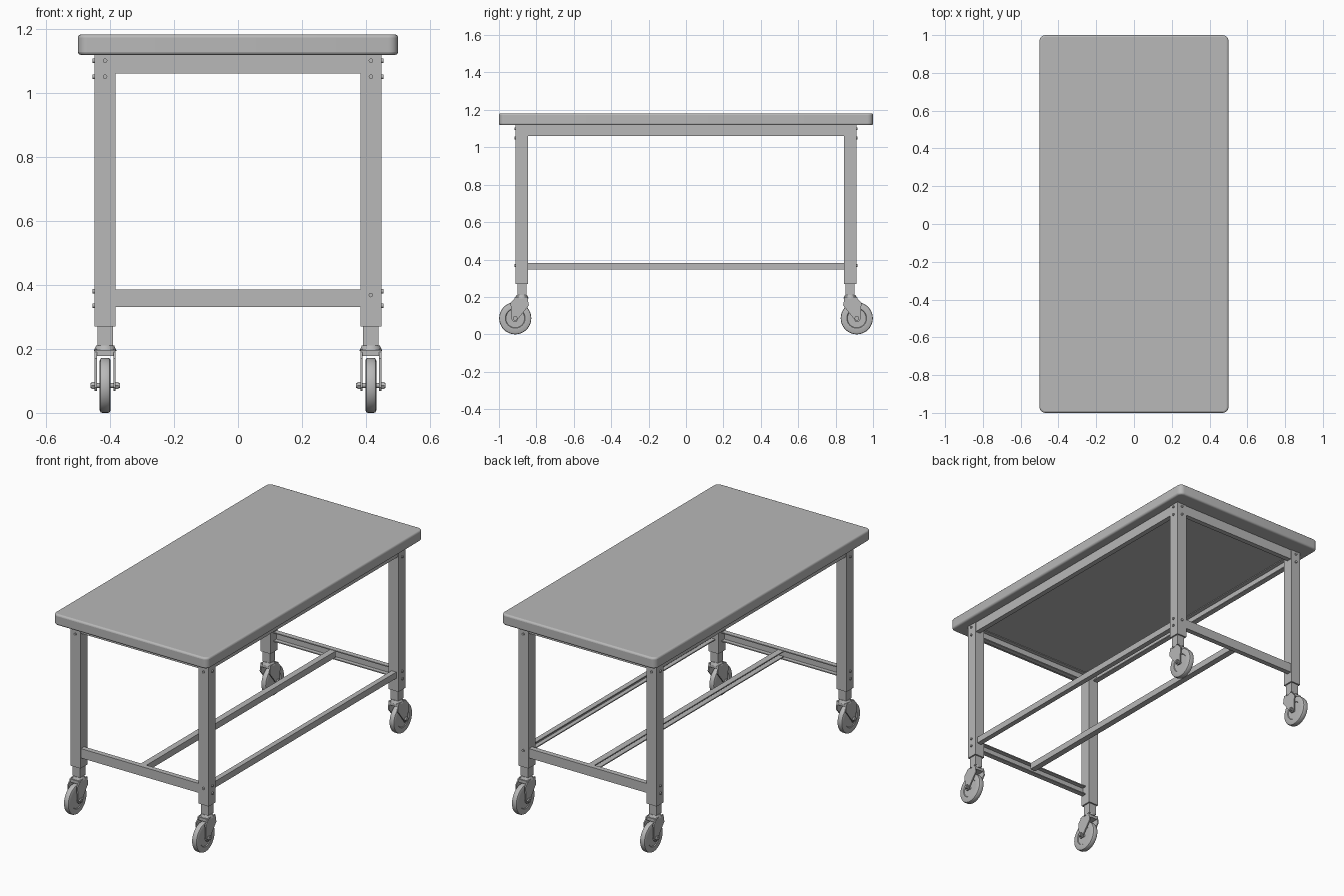
import bpy, bmesh, math
from mathutils import Matrix, Vector

cube = bpy.data.objects.get("Cube")
if cube:
    bpy.data.objects.remove(cube, do_unlink=True)

grey = bpy.data.materials.new("light_grey_metal")
grey.use_nodes = True
COLOUR = (0.48, 0.48, 0.48, 1)
grey.diffuse_color = COLOUR
grey.node_tree.nodes["Principled BSDF"].inputs["Base Color"].default_value = COLOUR

X, Y, Z = Vector((1, 0, 0)), Vector((0, 1, 0)), Vector((0, 0, 1))


def finish(name, bm, smooth=False):
    bmesh.ops.recalc_face_normals(bm, faces=bm.faces)
    mesh = bpy.data.meshes.new(name)
    bm.to_mesh(mesh)
    bm.free()
    mesh.materials.append(grey)
    obj = bpy.data.objects.new(name, mesh)
    bpy.context.collection.objects.link(obj)
    if smooth:
        bpy.ops.object.select_all(action="DESELECT")
        obj.select_set(True)
        bpy.context.view_layer.objects.active = obj
        bpy.ops.object.shade_smooth_by_angle(angle=math.radians(35))
    return obj


def box(name, centre, size, bevel=0):
    bm = bmesh.new()
    bmesh.ops.create_cube(bm, size=1)
    bmesh.ops.scale(bm, vec=size, verts=bm.verts)
    bmesh.ops.translate(bm, vec=centre, verts=bm.verts)
    if bevel:
        upright = [e for e in bm.edges
                   if abs(e.verts[0].co.z - e.verts[1].co.z) > 0.001]
        bmesh.ops.bevel(bm, geom=upright, offset=bevel, segments=5,
                        profile=0.5, affect="EDGES")
    return finish(name, bm, bool(bevel))


def prism(name, outline, origin, u, v, run):
    """Extrude a 2D outline, drawn along u and v, by the vector run."""
    bm = bmesh.new()
    verts = [bm.verts.new(origin + u * a + v * b) for a, b in outline]
    face = bm.faces.new(verts)
    ext = bmesh.ops.extrude_face_region(bm, geom=[face])["geom"]
    bmesh.ops.translate(bm, vec=run,
                        verts=[g for g in ext if isinstance(g, bmesh.types.BMVert)])
    return finish(name, bm)


def rod(name, centre, axis, radius, length, sides=16, top=None):
    bm = bmesh.new()
    bmesh.ops.create_cone(bm, cap_ends=True, segments=sides, radius1=radius,
                          radius2=radius if top is None else top, depth=length)
    turn = Z.rotation_difference(axis).to_matrix().to_4x4()
    bm.transform(Matrix.Translation(centre) @ turn)
    return finish(name, bm, sides > 8)


def channel(name, start, inward, run, height, depth=0.03, t=0.006):
    """C-section rail whose open side faces inward."""
    h = height / 2
    outline = [(0, -h), (depth, -h), (depth, t - h), (t, t - h),
               (t, h - t), (depth, h - t), (depth, h), (0, h)]
    prism(name, outline, start, inward, Z, run)


def wheel(name, centre, radius, half):
    profile = [(0, half - 0.004), (0.05, half - 0.004), (0.053, half),
               (radius - 0.008, half), (radius - 0.002, half - 0.003),
               (radius, half - 0.008)]
    profile += [(r, -x) for r, x in reversed(profile)]
    bm = bmesh.new()
    verts = [bm.verts.new((x, 0, r)) for r, x in profile]
    edges = [bm.edges.new(p) for p in zip(verts, verts[1:])]
    bmesh.ops.spin(bm, geom=verts + edges, cent=(0, 0, 0), axis=X,
                   angle=math.tau, steps=40)
    bmesh.ops.remove_doubles(bm, verts=bm.verts, dist=0.0001)
    bmesh.ops.translate(bm, vec=centre, verts=bm.verts)
    finish(name, bm, True)


# Table top with rounded corners and edges
top = box("table_top", (0, 0, 1.15), (1, 2, 0.064), 0.03)
rounding = top.modifiers.new("rounding", "BEVEL")
rounding.width, rounding.segments = 0.01, 3
rounding.limit_method, rounding.angle_limit = "ANGLE", math.radians(40)

LX, LY = 0.415, 0.878      # leg centres
HALF = 0.0325              # half a leg's width
TRAIL, R = 0.035, 0.086    # caster offset and wheel radius
FORK = [(-0.03, 0.2), (0.03, 0.2), (0.06, 0.17), (0.055, 0.08),
        (0.045, 0.068), (0.028, 0.068), (0.018, 0.085), (-0.038, 0.155)]

for sx, side in ((1, "left"), (-1, "right")):
    for sy, end in ((-1, "front"), (1, "back")):
        tag = f"{end}_{side}"
        x, y = sx * LX, sy * LY
        axle_y = y + sy * TRAIL
        box(f"{tag}_leg", (x, y, 0.695), (2 * HALF, 2 * HALF, 0.85))

        # Bolt heads on the outer leg faces
        for z in (1.1, 1.05, 0.38, 0.335):
            rod(f"{tag}_side_bolt", (x + sx * HALF, y, z), X, 0.007, 0.014, 12)
        for z in (1.1, 1.05, 0.368)[:3 if sx > 0 else 2]:
            rod(f"{tag}_end_bolt", (x, y + sy * HALF, z), Y, 0.007, 0.014, 12)

        # Caster: stem, swivel, fork, wheel and axle
        box(f"{tag}_caster_stem", (x, y, 0.245), (0.048, 0.048, 0.07))
        rod(f"{tag}_caster_swivel", (x, y, 0.202), Z, 0.036, 0.018, 24, 0.028)
        box(f"{tag}_fork_crown", (x, y + sy * 0.005, 0.187), (0.066, 0.07, 0.018))
        for s in (-1, 1):
            prism(f"{tag}_fork_plate", FORK, Vector((x + s * 0.026, y, 0)),
                  Y * sy, Z, X * s * 0.007)
            rod(f"{tag}_axle_nut", (x + s * 0.037, axle_y, R), X, 0.013, 0.01, 6)
        wheel(f"{tag}_wheel", (x, axle_y, R), R, 0.017)
        rod(f"{tag}_axle", (x, axle_y, R), X, 0.008, 0.092)

# Rails across the two ends
IX, IY = LX - HALF, LY - HALF
for sy, end in ((-1, "front"), (1, "back")):
    for part, z, height in (("apron", 1.09, 0.06), ("lower_rail", 0.358, 0.055)):
        channel(f"{end}_{part}", Vector((-IX, sy * (LY + HALF - 0.004), z)),
                Y * -sy, X * 2 * IX, height)

# Rails along the two sides, with one low stretcher on the left and one midway
for sx, side in ((1, "left"), (-1, "right")):
    channel(f"{side}_apron", Vector((sx * (LX + HALF - 0.004), -IY, 1.09)),
            X * -sx, Y * 2 * IY, 0.06)
channel("left_stretcher", Vector((LX + 0.018, -IY, 0.364)), -X,
        Y * 2 * IY, 0.037)
channel("middle_stretcher", Vector((0.018, -LY, 0.364)), -X,
        Y * 2 * LY, 0.037, 0.036)
